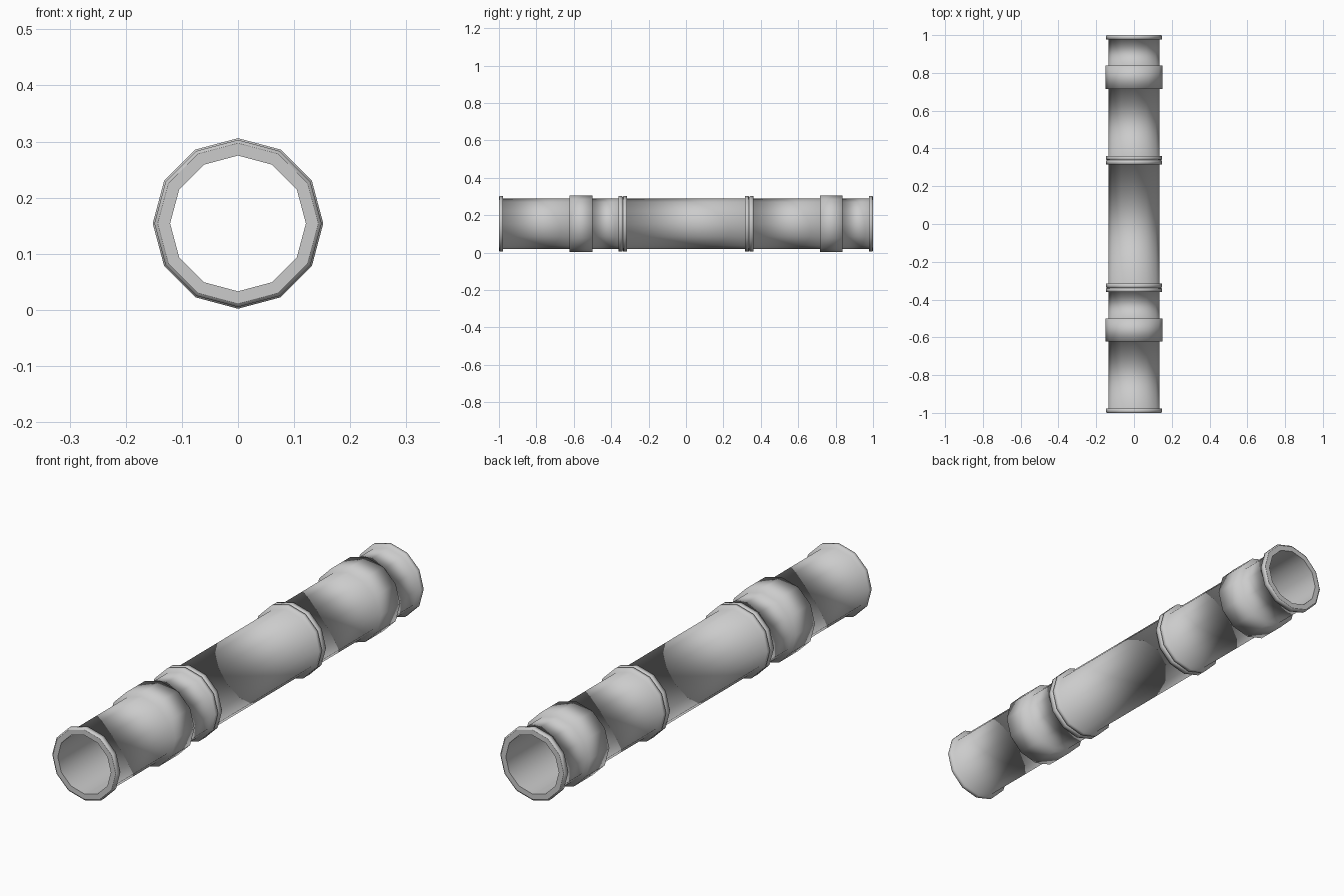
import bpy, bmesh
from math import sin, cos, tau

SIDES = 12
AXIS_Z = 0.154
BORE, BODY, FLANGE, COLLAR = 0.121, 0.134, 0.149, 0.152
RIM = 0.143          # outer radius of the flat flange face
LIP = 0.022          # flange thickness
CHAMFER = 0.004

cube = bpy.data.objects.get("Cube")
if cube:
    bpy.data.objects.remove(cube, do_unlink=True)

grey = bpy.data.materials.new("light grey metal")
grey.use_nodes = True
colour = (0.6, 0.6, 0.6, 1)
grey.diffuse_color = colour
bsdf = grey.node_tree.nodes["Principled BSDF"]
bsdf.inputs["Base Color"].default_value = colour
bsdf.inputs["Roughness"].default_value = 0.6


def lathe(name, profile, smooth=True):
    """Turn an open (y, radius) profile around the pipe axis."""
    bm = bmesh.new()
    rings = []
    for y, r in profile:
        rings.append([bm.verts.new((r * sin(tau * i / SIDES), y,
                                    AXIS_Z + r * cos(tau * i / SIDES)))
                      for i in range(SIDES)])
    for a, b in zip(rings, rings[1:]):
        for i in range(SIDES):
            j = (i + 1) % SIDES
            face = bm.faces.new((a[i], b[i], b[j], a[j]))
            face.smooth = smooth
    mesh = bpy.data.meshes.new(name)
    bm.to_mesh(mesh)
    bm.free()
    mesh.materials.append(grey)
    obj = bpy.data.objects.new(name, mesh)
    bpy.context.collection.objects.link(obj)
    return obj


def pipe_section(name, start, end, collar=None):
    """Outer shell with a flange at each end and an optional thick collar."""
    profile = [(start, RIM), (start + CHAMFER, FLANGE),
               (start + LIP, FLANGE), (start + LIP, BODY)]
    if collar:
        c0, c1 = collar
        profile += [(c0, BODY), (c0, COLLAR), (c1, COLLAR), (c1, BODY)]
    profile += [(end - LIP, BODY), (end - LIP, FLANGE),
                (end - CHAMFER, FLANGE), (end, RIM)]
    lathe(name, profile)


# Three flanged sections joined end to end
pipe_section("front_pipe", -1.0, -0.338, (-0.622, -0.5))
pipe_section("middle_pipe", -0.338, 0.338)
pipe_section("back_pipe", 0.338, 1.0, (0.716, 0.838))

# Flat end rims and the hollow bore
lathe("front_rim", [(-1, BORE), (-1, RIM)], smooth=False)
lathe("back_rim", [(1, RIM), (1, BORE)], smooth=False)
lathe("bore", [(1, BORE), (-1, BORE)])
